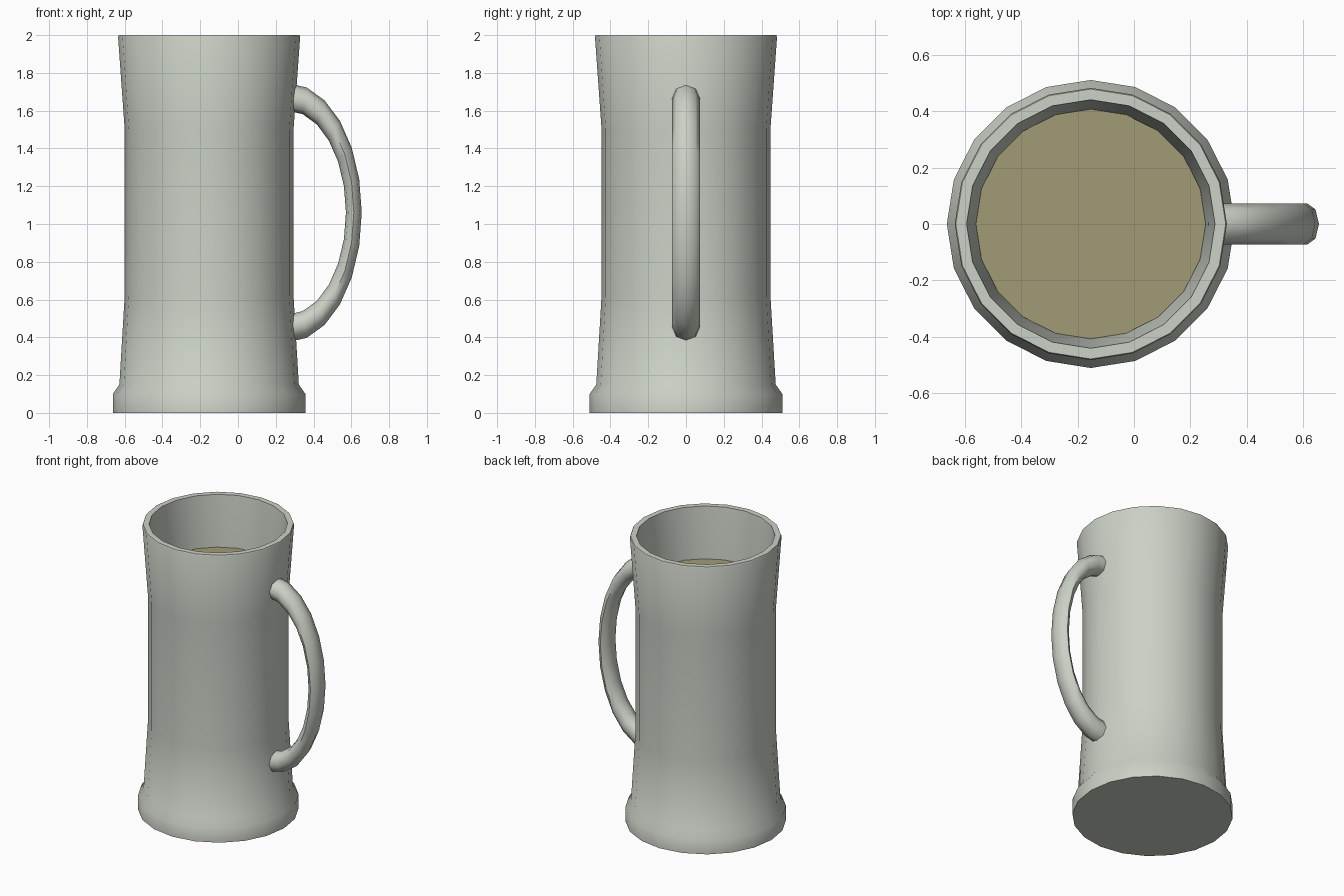
import bpy, bmesh, math
from mathutils import Matrix, Vector

if "Cube" in bpy.data.objects:
    bpy.data.objects.remove(bpy.data.objects["Cube"], do_unlink=True)

SIDES = 20
MUG_X = -0.153


def material(name, rgb):
    m = bpy.data.materials.new(name)
    m.use_nodes = True
    m.diffuse_color = (*rgb, 1)
    m.node_tree.nodes["Principled BSDF"].inputs["Base Color"].default_value = (*rgb, 1)
    return m


def finish(name, bm, mat, angle=40):
    bmesh.ops.recalc_face_normals(bm, faces=bm.faces)
    mesh = bpy.data.meshes.new(name)
    bm.to_mesh(mesh)
    bm.free()
    mesh.materials.append(mat)
    obj = bpy.data.objects.new(name, mesh)
    bpy.context.collection.objects.link(obj)
    bpy.ops.object.select_all(action='DESELECT')
    obj.select_set(True)
    bpy.context.view_layer.objects.active = obj
    bpy.ops.object.shade_smooth_by_angle(angle=math.radians(angle))
    return obj


def ring(bm, radius, z):
    step = 2 * math.pi / SIDES
    return [bm.verts.new((MUG_X + radius * math.cos(i * step),
                          radius * math.sin(i * step), z)) for i in range(SIDES)]


def bridge(bm, a, b):
    n = len(a)
    for i in range(n):
        j = (i + 1) % n
        bm.faces.new((a[i], a[j], b[j], b[i]))


ceramic = material("pale grey green", (0.60, 0.64, 0.57))
drink = material("olive drink", (0.36, 0.33, 0.18))

# Hollow body: outer wall up, over the rim, inner wall down
profile = [(0.51, 0), (0.51, 0.1), (0.475, 0.15), (0.447, 0.62), (0.447, 1.5),
           (0.482, 1.99), (0.478, 2.0), (0.44, 2.0), (0.395, 1.5), (0.395, 0.15)]
bm = bmesh.new()
rings = [ring(bm, r, z) for r, z in profile]
for a, b in zip(rings, rings[1:]):
    bridge(bm, a, b)
bm.faces.new(rings[0])
bm.faces.new(rings[-1])
finish("mug_body", bm, ceramic)

# Drink surface inside the body
bm = bmesh.new()
bm.faces.new(ring(bm, 0.407, 1.645))
finish("drink_surface", bm, drink)

# Handle: half torus squashed toward the body
bm = bmesh.new()
STEPS, SECTION = 12, 8
loops = []
for i in range(STEPS + 1):
    turn = Matrix.Rotation(math.pi / 2 - math.pi * i / STEPS, 3, 'Y')
    loop = []
    for k in range(SECTION):
        t = 2 * math.pi * k / SECTION
        p = turn @ Vector((0.613 + 0.073 * math.cos(t), 0.073 * math.sin(t), 0))
        loop.append(bm.verts.new((0.262 + 0.573 * p.x, p.y, 1.06 + p.z)))
    loops.append(loop)
for a, b in zip(loops, loops[1:]):
    bridge(bm, a, b)
bm.faces.new(loops[0])
bm.faces.new(loops[-1])
finish("handle", bm, ceramic, 60)
